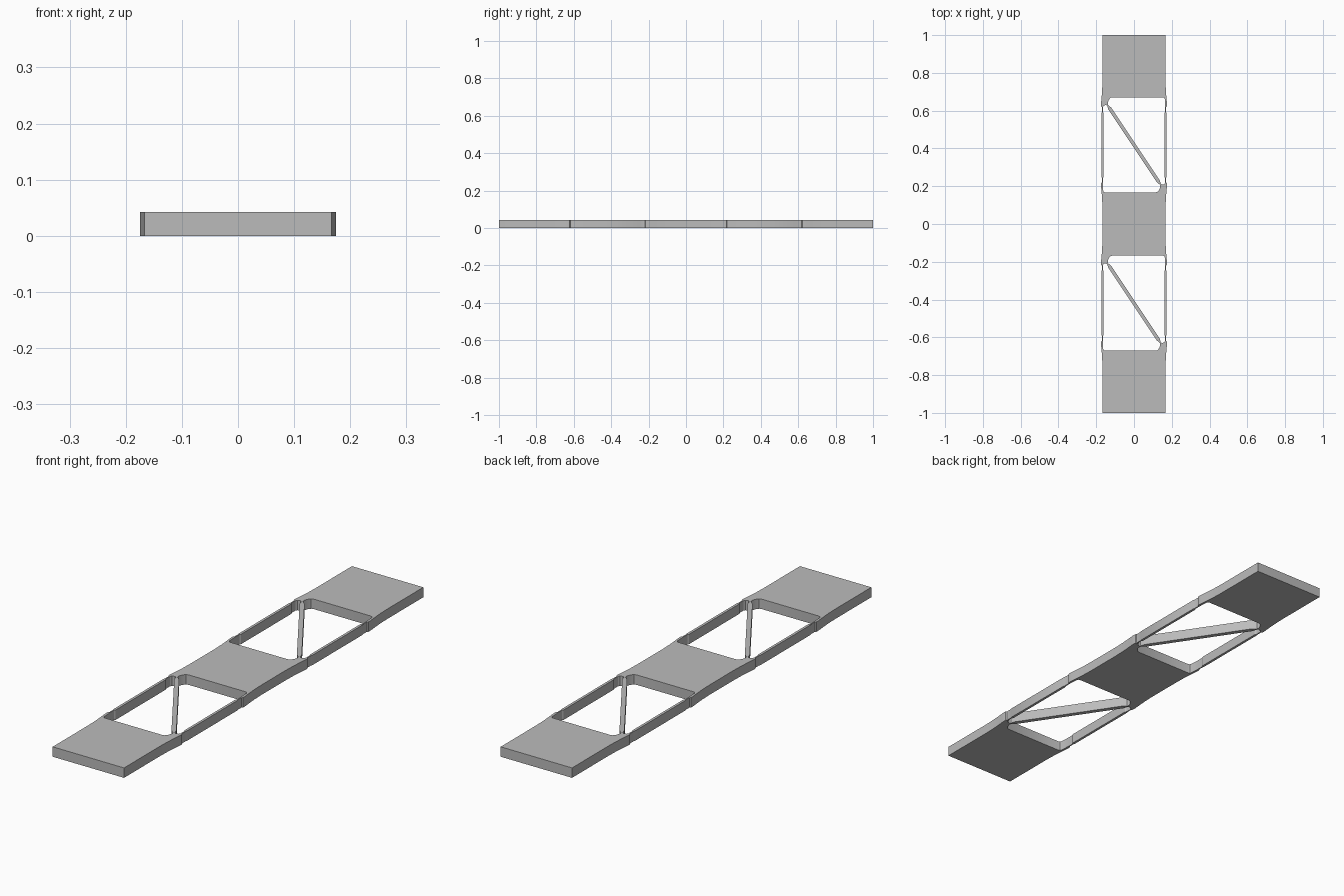
import bpy
import bmesh

cube = bpy.data.objects.get("Cube")
if cube:
    bpy.data.objects.remove(cube, do_unlink=True)

THICK = 0.042
CELL_Y = 0.419  # centre of each open cell, mirrored to -y

gray = bpy.data.materials.new("plain gray")
gray.use_nodes = True
gray.diffuse_color = (0.5, 0.5, 0.5, 1)
gray.node_tree.nodes["Principled BSDF"].inputs["Base Color"].default_value = (0.5, 0.5, 0.5, 1)


def add_loop(curve, points):
    spline = curve.splines.new("POLY")
    spline.points.add(len(points) - 1)
    for p, (x, y) in zip(spline.points, points):
        p.co = (x, y, 0, 1)
    spline.use_cyclic_u = True


# Outer edge beside one half cell: swelling plate, thin hinge, side link
edge_half = [(0.167, 0.34), (0.1685, 0.29), (0.1715, 0.25), (0.174, 0.225),
             (0.175, 0.212), (0.174, 0.203), (0.170, 0.199),
             (0.170, 0.173), (0.172, 0.169)]
edge_cell = [(x, -v) for x, v in edge_half] + edge_half[::-1]
right_edge = [(0.167, -1)]
for cy in (-CELL_Y, CELL_Y):
    right_edge += [(x, cy + v) for x, v in edge_cell]
right_edge.append((0.167, 1))
outline = right_edge + [(-x, y) for x, y in right_edge[::-1]]

# Opening on one side of the diagonal strut, with necked flexure ends
opening = [(-0.112, 0.252), (0.152, 0.252), (0.160, 0.249), (0.163, 0.241),
           (0.165, 0.200), (0.165, 0.175), (0.161, 0.169),
           (0.161, -0.169), (0.165, -0.175), (0.165, -0.200),
           (0.160, -0.208), (0.148, -0.211), (0.142, -0.207), (0.136, -0.187),
           (-0.120, 0.197), (-0.137, 0.211), (-0.139, 0.222),
           (-0.134, 0.237), (-0.125, 0.249)]

curve = bpy.data.curves.new("frame_profile", "CURVE")
curve.dimensions = "2D"
curve.fill_mode = "BOTH"
curve.extrude = THICK / 2
add_loop(curve, outline)
for cy in (-CELL_Y, CELL_Y):
    for turn in (1, -1):  # second opening is the first turned half round
        add_loop(curve, [(turn * x, cy + turn * v) for x, v in opening])

# Turn the filled profile into one solid mesh standing on the ground
helper = bpy.data.objects.new("frame_profile", curve)
bpy.context.collection.objects.link(helper)
depsgraph = bpy.context.evaluated_depsgraph_get()
mesh = bpy.data.meshes.new_from_object(helper.evaluated_get(depsgraph))
bpy.data.objects.remove(helper, do_unlink=True)

bm = bmesh.new()
bm.from_mesh(mesh)
bmesh.ops.remove_doubles(bm, verts=bm.verts, dist=0.0001)
bmesh.ops.translate(bm, verts=bm.verts, vec=(0, 0, THICK / 2))
bmesh.ops.recalc_face_normals(bm, faces=bm.faces)
for f in bm.faces:
    f.smooth = False
bm.to_mesh(mesh)
bm.free()

mesh.materials.clear()
mesh.materials.append(gray)
frame = bpy.data.objects.new("flexure_frame", mesh)
bpy.context.collection.objects.link(frame)
bpy.context.view_layer.objects.active = frame
frame.select_set(True)
bpy.ops.object.shade_smooth_by_angle(angle=0.5)
